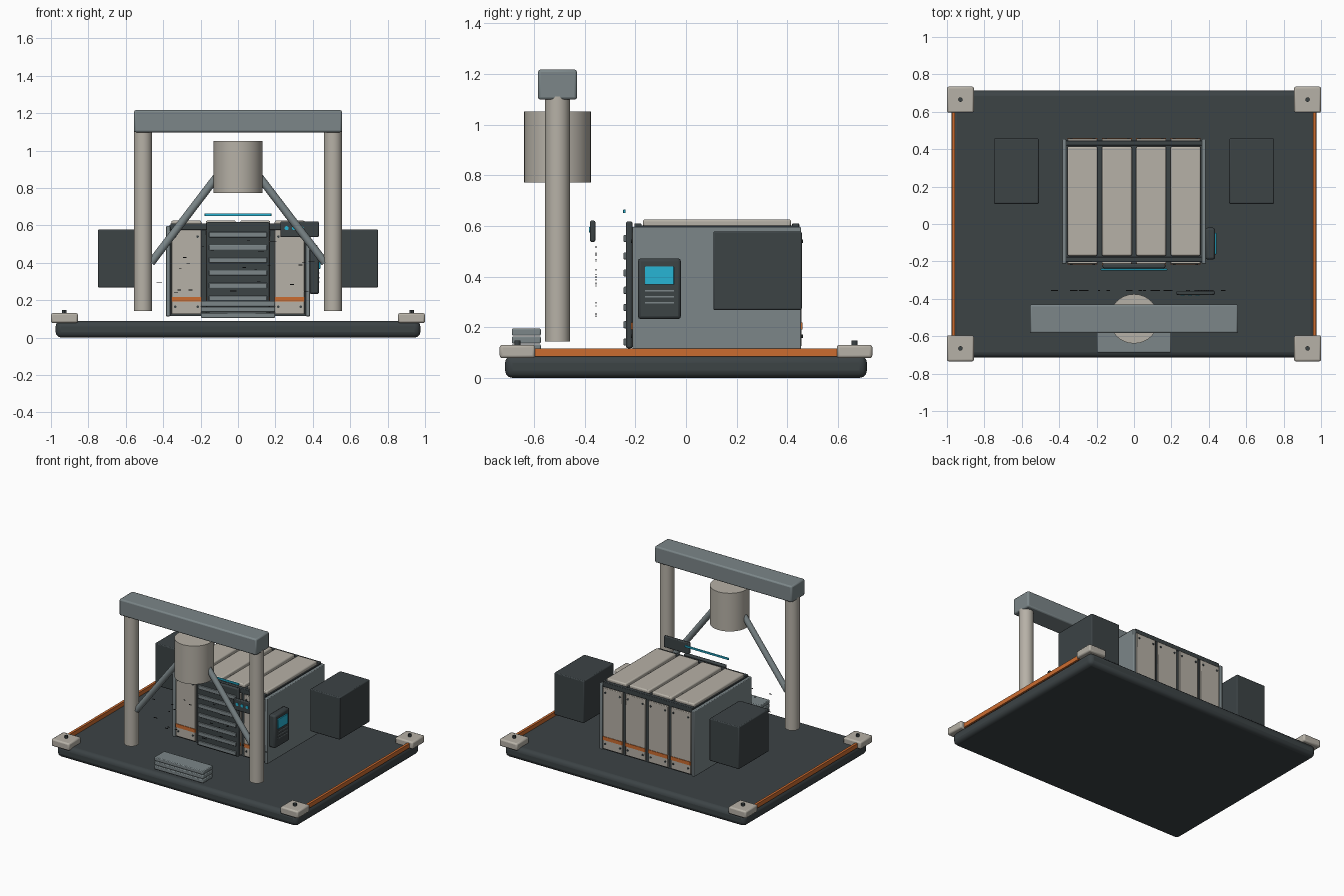
import bpy, math, random
from mathutils import Vector

if "Cube" in bpy.data.objects:
    bpy.data.objects.remove(bpy.data.objects["Cube"])

def mat(name, r, g, b):
    m = bpy.data.materials.new(name)
    m.diffuse_color = (r, g, b, 1)
    m.use_nodes = True
    m.node_tree.nodes["Principled BSDF"].inputs["Base Color"].default_value = m.diffuse_color
    return m

DARK = mat("dark_paint", .045, .056, .06)
BLACK = mat("black_rubber", .02, .023, .025)
GREY = mat("grey_steel", .2, .24, .25)
BEIGE = mat("warm_panel", .47, .44, .385)
ORANGE = mat("orange_trim", .6, .15, .03)
CYAN = mat("cyan_light", .02, .46, .66)

def finish(o, name, m):
    o.name = name
    o.data.materials.append(m)
    return o

def box(name, x, y, z, m, bevel=0.0, seg=2):
    """Box from (min, max) ranges with an optional rounded edge."""
    bpy.ops.mesh.primitive_cube_add(size=1, location=[(a + b) / 2 for a, b in (x, y, z)])
    o = bpy.context.object
    o.scale = [b - a for a, b in (x, y, z)]
    bpy.ops.object.transform_apply(location=False, rotation=False, scale=True)
    if bevel:
        mod = o.modifiers.new("bevel", 'BEVEL')
        mod.width, mod.segments = bevel, seg
        bpy.ops.object.shade_smooth_by_angle(angle=math.radians(30))
    return finish(o, name, m)

def rod(name, a, b, r, m, sides=32):
    """Cylinder between two points."""
    a, b = Vector(a), Vector(b)
    bpy.ops.mesh.primitive_cylinder_add(vertices=sides, radius=r, depth=(b - a).length, location=(a + b) / 2)
    o = bpy.context.object
    o.rotation_euler = (b - a).to_track_quat('Z', 'Y').to_euler()
    bpy.ops.object.shade_smooth_by_angle(angle=math.radians(30))
    return finish(o, name, m)

def around(c, half):
    return (c - half, c + half)

# Base slab, edge trims and corner pads
box("base_slab", (-.975, .975), (-.714, .714), (0, .09), DARK, .03, 3)
for sx in (-1, 1):
    box("edge_trim", around(sx * .965, .009), (-.62, .62), (.085, .117), ORANGE)
    for sy in (-1, 1):
        box("corner_pad", around(sx * .928, .072), around(sy * .665, .07), (.078, .131), BEIGE, .01)
        rod("pad_bolt", (sx * .928, sy * .665, .125), (sx * .928, sy * .665, .148), .012, DARK, 12)

# Cabinet core and side walls
box("cabinet_core", (-.365, .365), (-.2, .443), (.115, .602), DARK)
for sx in (-1, 1):
    box("cabinet_side", around(sx * .374, .012), (-.212, .454), (.114, .596), GREY, .005)
for y in (-.19, .433):
    box("top_rail", (-.362, .362), around(y, .014), (.575, .61), DARK, .004)

# Four modules: lid, front panel and back panel each
for i in range(4):
    x = (i - 1.5) * .184
    box("module_lid", around(x, .08), (-.17, .415), (.595, .626), BEIGE, .008)
    for side, y in ((-1, -.206), (1, .449)):
        box("module_panel", around(x, .08), around(y, .007), (.125, .575), BEIGE, .004)
        f = y + side * .007
        box("module_stripe", around(x, .08), around(f, .004), (.192, .218), ORANGE)
        for dx in (-.06, .06):
            for z in (.165, .54):
                rod("panel_bolt", (x + dx, f - side * .003, z), (x + dx, f + side * .005, z), .007, DARK, 10)

# Louvred front door and light bar above it
box("front_door", (-.168, .168), (-.237, -.211), (.117, .618), DARK, .008)
for i in range(7):
    box("door_slat", (-.155, .155), (-.246, -.234), around(.55 - i * .068, .014), GREY, .003)
box("light_bar", (-.178, .178), (-.248, -.238), (.65, .664), CYAN, .002)

# Control screen on the right wall
box("control_box", (.382, .434), (-.19, -.02), (.232, .472), DARK, .012)
box("control_screen", (.43, .441), (-.162, -.048), (.368, .44), CYAN, .002)
for z in (.345, .32, .297):
    box("control_slot", (.43, .437), (-.162, -.048), around(z, .003), GREY)

# Floating side units
for sx in (-1, 1):
    box("side_unit", around(sx * .629, .12), (.108, .457), (.268, .578), DARK, .006)

# Gantry: posts, beam, hanging drum and braces
GY = -.507
for sx in (-1, 1):
    rod("gantry_post", (sx * .508, GY, .143), (sx * .508, GY, 1.11), .049, BEIGE)
    rod("gantry_brace", (sx * .11, GY, .865), (sx * .465, GY, .4), .021, GREY, 20)
box("gantry_beam", (-.556, .556), (-.584, -.43), (1.098, 1.217), GREY, .01)
rod("hanging_drum", (0, GY, .772), (0, GY, 1.052), .132, BEIGE)

# Front step plates
for i in range(3):
    z = .105 + i * .031
    box("step_plate", (-.198, .198), (-.687, -.573), (z, z + .028), GREY, .005)

# Floating button panel
box("button_panel", (.227, .432), (-.379, -.358), (.537, .621), DARK, .006)
for x in (.26, .3, .34):
    rod("panel_button", (x, -.375, .585), (x, -.383, .585), .011, CYAN, 16)

# Small floating specks
random.seed(4)
for i in range(26):
    x, z = random.uniform(-.48, .48), random.uniform(.22, .55)
    box("speck", around(x, random.uniform(.006, .018)), around(-.355, .002), around(z, .002), BLACK)
